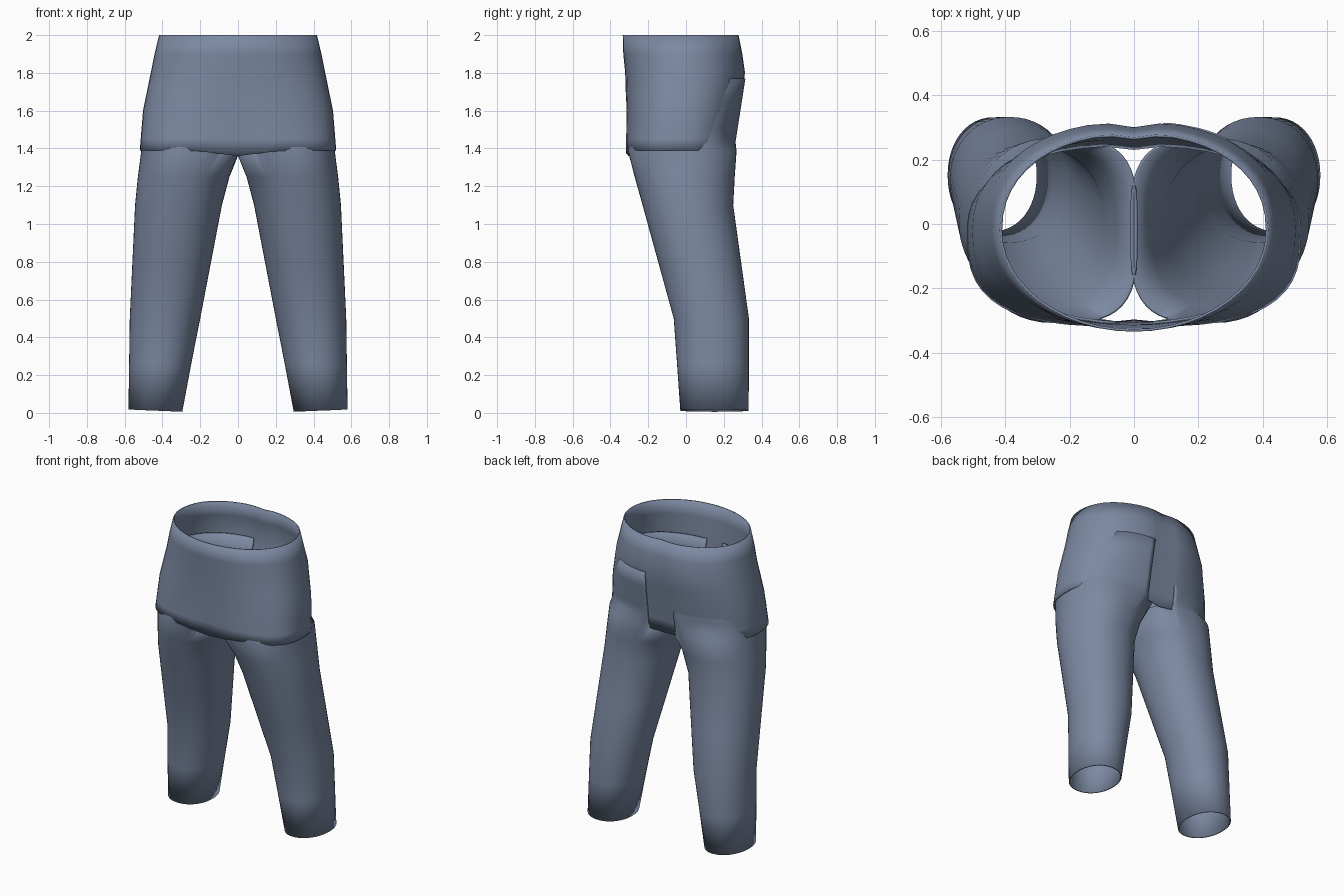
import bpy, bmesh, math
from math import cos, sin, pi, exp

if "Cube" in bpy.data.objects:
    bpy.data.objects.remove(bpy.data.objects["Cube"])

N = 48
CY = -.02
ANG = [2 * pi * i / N for i in range(N)]

cloth = bpy.data.materials.new("slate_blue_cloth")
cloth.diffuse_color = (.2, .25, .36, 1)
cloth.use_nodes = True
cloth.node_tree.nodes["Principled BSDF"].inputs["Base Color"].default_value = cloth.diffuse_color


def power(v, e):
    return math.copysign(abs(v) ** e, v)


def clamp(v):
    return min(1, max(0, v))


def lerp_rows(rows, z):
    for a, b in zip(rows, rows[1:]):
        if a[0] <= z <= b[0]:
            k = (z - a[0]) / (b[0] - a[0])
            return [p + (q - p) * k for p, q in zip(a, b)]
    return rows[-1] if z > rows[-1][0] else rows[0]


# z, half width, front y, back y, front squareness, back squareness
HIP = [(1.39, .52, -.32, .252, 3.0, 2.3),
       (1.60, .503, -.316, .285, 2.6, 2.3),
       (1.80, .462, -.322, .318, 2.2, 2.3),
       (1.90, .442, -.332, .305, 2.1, 2.2),
       (2.00, .418, -.335, .285, 2.0, 2.2)]

# z, inner x, outer x, front y, back y, outer squareness, inner squareness
LEG = [(.018, .295, .58, -.03, .332, 2.1, 2.1),
       (.50, .20, .573, -.065, .333, 2.1, 2.1),
       (1.10, .085, .545, -.23, .25, 2.1, 2.15),
       (1.25, .045, .53, -.272, .258, 2.1, 2.4),
       (1.39, -.012, .512, -.308, .268, 2.15, 3.4)]


def hip_point(t, z, grow=0.0):
    _, hx, f, b, nf, nb = lerp_rows(HIP, z)
    n, depth = (nb, b - CY) if sin(t) > 0 else (nf, CY - f)
    x = (hx + grow) * power(cos(t), 2 / n)
    # Shallow cleft at the back, crotch crease low at the front
    crease = .05 * exp(-(x / .06) ** 2)
    if sin(t) < 0:
        crease *= max(0, 1.65 - z) / .26
    return x, CY + (depth + grow) * power(sin(t), 2 / n) * (1 - crease), z


def shell(name, rings, flip=False, keep=lambda r, i: True):
    bm = bmesh.new()
    vs = [[bm.verts.new(p) for p in ring] for ring in rings]
    for r in range(len(vs) - 1):
        for i in range(N):
            if keep(r, i):
                j = (i + 1) % N
                f = [vs[r][i], vs[r][j], vs[r + 1][j], vs[r + 1][i]]
                bm.faces.new(f[::-1] if flip else f)
    loose = [v for v in bm.verts if not v.link_faces]
    bmesh.ops.delete(bm, geom=loose, context='VERTS')
    me = bpy.data.meshes.new(name)
    bm.to_mesh(me)
    bm.free()
    me.materials.append(cloth)
    ob = bpy.data.objects.new(name, me)
    bpy.context.collection.objects.link(ob)
    mod = ob.modifiers.new("cloth_thickness", 'SOLIDIFY')
    mod.thickness, mod.offset = .008, -1
    bpy.ops.object.select_all(action='DESELECT')
    ob.select_set(True)
    bpy.context.view_layer.objects.active = ob
    bpy.ops.object.shade_smooth_by_angle(angle=math.radians(50))


# Hip section: open tube whose hem dips at the centre front
hips = [[hip_point(t, z) for t in ANG]
        for z in (1.39, 1.45, 1.52, 1.6, 1.7, 1.8, 1.9, 2.0)]
hips[0] = [(x, y, z - .03 * exp(-(x / .15) ** 2)) for x, y, z in hips[0]]
shell("hip_section", hips)


# Legs: tubes up to the crotch, then panels running up against the hips
def leg(name, side, poke_top):
    rings = []
    for z in (.018, .26, .50, .8, 1.10, 1.25, 1.39):
        _, xi, xo, f, b, n_out, n_in = lerp_rows(LEG, z)
        ring = []
        for t in ANG:
            n = n_out if cos(t) > 0 else n_in
            h = z - .012 * (1 - cos(t)) / 2 if z < .1 else z
            ring.append(((xi + xo) / 2 + (xo - xi) / 2 * power(cos(t), 2 / n),
                         (f + b) / 2 + (b - f) / 2 * power(sin(t), 2 / n), h))
        rings.append(ring)
    top = rings[-1]
    _, hx, f, b, nf, nb = lerp_rows(HIP, 1.39)
    for z in (1.44, 1.5, 1.57, 1.66, 1.77):
        ring = []
        for x, y, _ in top:
            # Find the matching direction on the hip surface
            n, depth = (nb, b - CY) if y > CY else (nf, CY - f)
            t = math.atan2(power((y - CY) / depth, n / 2), power(x / hx, n / 2))
            # Only the rear of the panel shows outside the hips
            out = clamp((y - .06 - .3 * (z - 1.44)) / .1) if z < poke_top else 0
            ring.append(hip_point(t, z, -.009 + .016 * out))
        rings.append(ring)

    def keep(r, i):
        return r < 6 or all(top[k][0] > .08 for k in (i, (i + 1) % N))

    rings = [[(side * x, y, z) for x, y, z in ring] for ring in rings]
    shell(name, rings, side < 0, keep)


leg("right_leg", 1, 1.8)
leg("left_leg", -1, 1.55)
